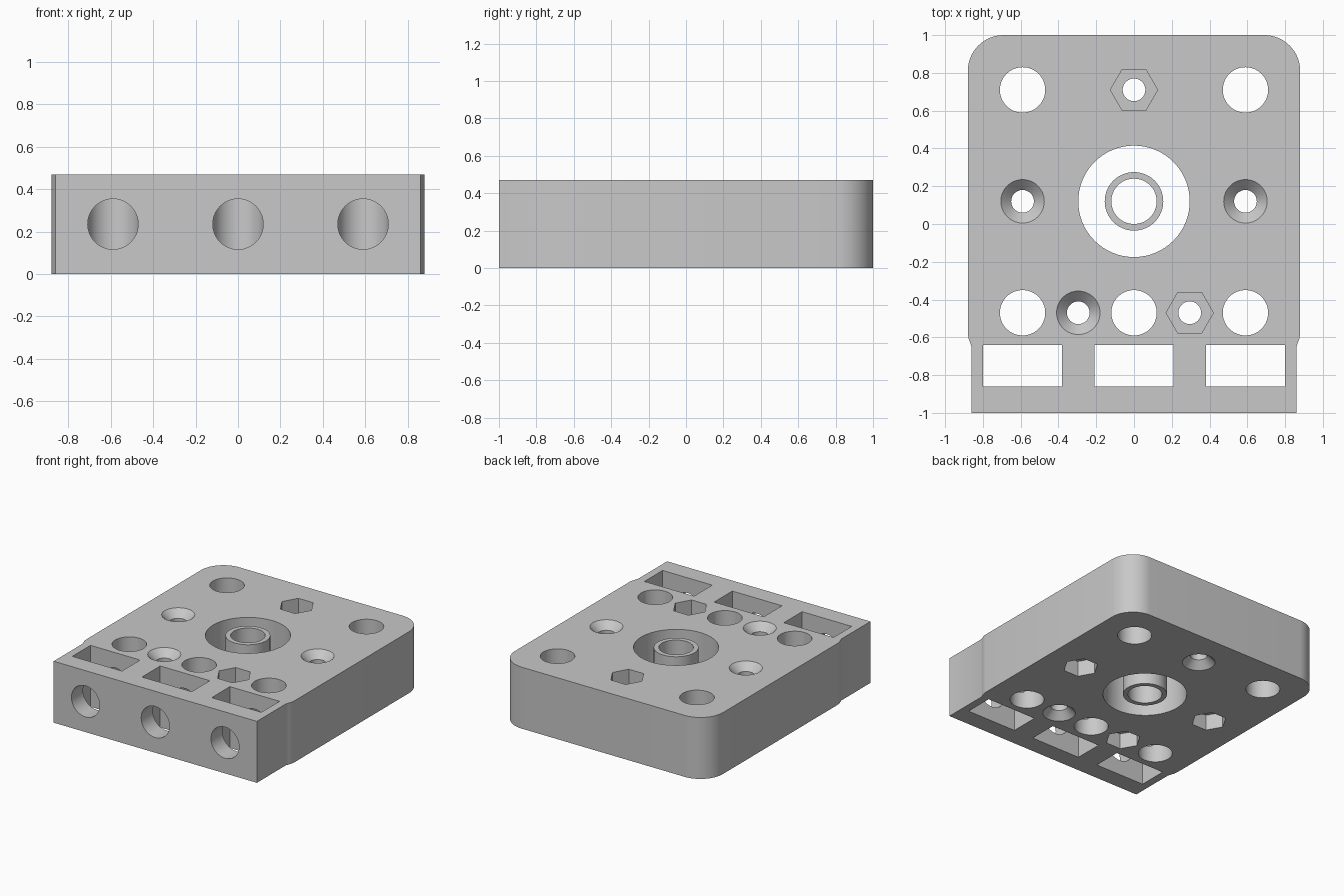
import bpy, bmesh, math
from mathutils import Matrix

if "Cube" in bpy.data.objects:
    bpy.data.objects.remove(bpy.data.objects["Cube"])

HEIGHT = 0.47
MID = HEIGHT / 2
ROW_FRONT, ROW_MID, ROW_BACK = -0.47, 0.12, 0.71
COLUMN = 0.59

grey = bpy.data.materials.new("plain grey")
grey.use_nodes = True
grey.diffuse_color = (0.58, 0.58, 0.58, 1)
grey.node_tree.nodes["Principled BSDF"].inputs["Base Color"].default_value = grey.diffuse_color


def make_object(name, bm):
    bmesh.ops.recalc_face_normals(bm, faces=bm.faces)
    mesh = bpy.data.meshes.new(name)
    bm.to_mesh(mesh)
    bm.free()
    mesh.materials.append(grey)
    obj = bpy.data.objects.new(name, mesh)
    bpy.context.collection.objects.link(obj)
    return obj


def prism(name, outline, bottom, top):
    bm = bmesh.new()
    face = bm.faces.new([bm.verts.new((x, y, bottom)) for x, y in outline])
    side = bmesh.ops.extrude_face_region(bm, geom=[face])["geom"]
    verts = [v for v in side if isinstance(v, bmesh.types.BMVert)]
    bmesh.ops.translate(bm, verts=verts, vec=(0, 0, top - bottom))
    return make_object(name, bm)


def cone(name, x, y, bottom, top, r_bottom, r_top, sides=64):
    bm = bmesh.new()
    bmesh.ops.create_cone(bm, cap_ends=True, segments=sides, radius1=r_bottom,
                          radius2=r_top, depth=top - bottom,
                          matrix=Matrix.Translation((x, y, (top + bottom) / 2)))
    return make_object(name, bm)


def shaft(x, y, radius):
    return cone("shaft_cutter", x, y, -0.1, HEIGHT + 0.1, radius, radius)


def cut(target, cutter):
    mod = target.modifiers.new("cut", 'BOOLEAN')
    mod.operation, mod.solver, mod.object = 'DIFFERENCE', 'EXACT', cutter
    bpy.context.view_layer.objects.active = target
    bpy.ops.object.modifier_apply(modifier=mod.name)
    bpy.data.objects.remove(cutter)


def finish(obj):
    bpy.ops.object.select_all(action='DESELECT')
    obj.select_set(True)
    bpy.context.view_layer.objects.active = obj
    bpy.ops.object.shade_smooth_by_angle(angle=math.radians(25))


def screw_hole(x, y, sink_on_top):
    """Screw shaft with a countersink on one face and a nut pocket on the other."""
    cut(block, shaft(x, y, 0.06))
    over, depth, pocket = 0.02, 0.055, 0.12
    wide, hexagon = 0.115 + over, 0.125
    if sink_on_top:
        cut(block, cone("sink_cutter", x, y, HEIGHT - depth, HEIGHT + over, 0.06, wide))
        nut = (-0.1, pocket)
    else:
        cut(block, cone("sink_cutter", x, y, -over, depth, wide, 0.06))
        nut = (HEIGHT - pocket, HEIGHT + 0.1)
    corners = [(x + hexagon * math.cos(i * math.pi / 3),
                y + hexagon * math.sin(i * math.pi / 3)) for i in range(6)]
    cut(block, prism("nut_cutter", corners, *nut))


# Block: narrower front end, rounded back corners
half = [(0.86, -1), (0.86, -0.65), (0.867, -0.63), (0.876, -0.605), (0.88, -0.58)]
radius = 0.19
for i in range(17):
    a = i * math.pi / 32
    half.append((0.88 - radius + radius * math.cos(a), 1 - radius + radius * math.sin(a)))
block = prism("block", half + [(-x, y) for x, y in reversed(half)], 0, HEIGHT)

# Plain through holes and the big centre opening
for x, y in [(-COLUMN, ROW_BACK), (COLUMN, ROW_BACK),
             (-COLUMN, ROW_FRONT), (0, ROW_FRONT), (COLUMN, ROW_FRONT)]:
    cut(block, shaft(x, y, 0.12))
cut(block, shaft(0, ROW_MID, 0.295))

# Front slots, each crossed by a round channel reaching the hole behind it
for x in (-COLUMN, 0, COLUMN):
    w = 0.21
    cut(block, prism("slot_cutter", [(x - w, -0.86), (x + w, -0.86),
                                     (x + w, -0.64), (x - w, -0.64)], -0.1, HEIGHT + 0.1))
    channel = cone("channel_cutter", 0, 0, -0.3, 0.3, 0.119, 0.119)
    channel.data.transform(Matrix.Translation((x, ROW_FRONT - 0.3, MID))
                           @ Matrix.Rotation(math.pi / 2, 4, 'X'))
    cut(block, channel)

# Screw holes
for x, y, on_top in [(-COLUMN, ROW_MID, True), (COLUMN, ROW_MID, True),
                     (-COLUMN / 2, ROW_FRONT, True),
                     (COLUMN / 2, ROW_FRONT, False), (0, ROW_BACK, False)]:
    screw_hole(x, y, on_top)
finish(block)

# Sleeve standing in the centre opening
sleeve = cone("centre_sleeve", 0, ROW_MID, 0, HEIGHT, 0.155, 0.155)
cut(sleeve, shaft(0, ROW_MID, 0.12))
finish(sleeve)
